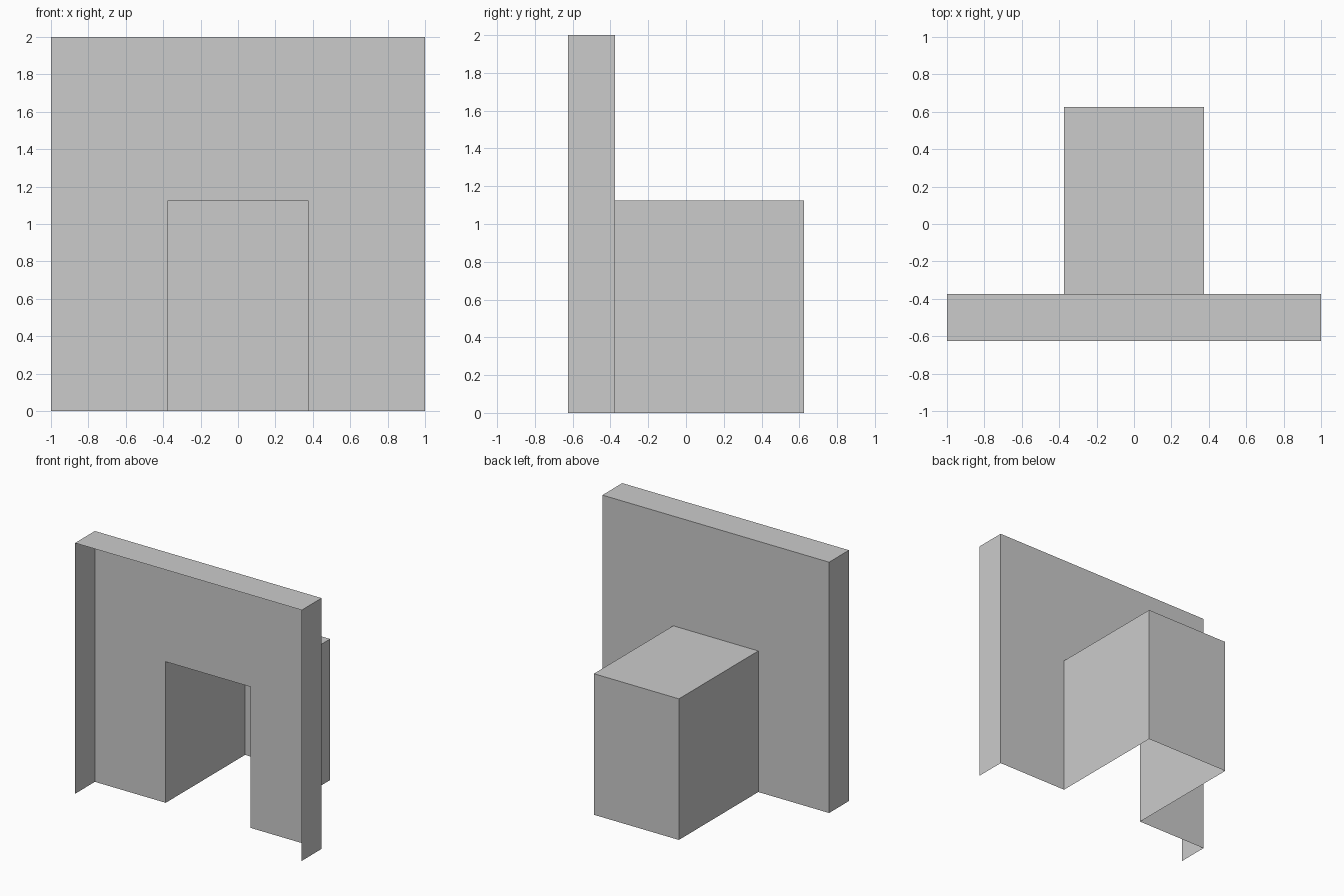
import bpy, bmesh

if "Cube" in bpy.data.objects:
    bpy.data.objects.remove(bpy.data.objects["Cube"])

FRONT, WALL, REAR = -0.625, -0.375, 0.625


def arch(half_width, height):
    """Upside-down U outline in (x, z), open along the floor."""
    return [(-half_width, 0), (-half_width, height), (half_width, height), (half_width, 0)]


def open_shell(bm, outline, y0, y1):
    """Sweep an open outline from y0 to y1; returns both rows of vertices."""
    near, far = ([bm.verts.new((x, y, z)) for x, z in outline] for y in (y0, y1))
    for i in range(len(outline) - 1):
        bm.faces.new((near[i], far[i], far[i + 1], near[i + 1]))
    return near, far


def finish(bm, name):
    for f in bm.faces:
        f.normal_update()
    mesh = bpy.data.meshes.new(name)
    bm.to_mesh(mesh)
    bm.free()
    bpy.context.collection.objects.link(bpy.data.objects.new(name, mesh))


outer, opening = arch(1.0, 2.0), arch(0.375, 1.125)

# Wall panel: sides and top, open at the front and floor, back wall with a doorway
bm = bmesh.new()
_, rim = open_shell(bm, outer, FRONT, WALL)
door = [bm.verts.new((x, WALL, z)) for x, z in opening]
for i in range(3):
    bm.faces.new((rim[i + 1], rim[i], door[i], door[i + 1])).normal_flip()
bm.normal_update()
for f in bm.faces:
    if abs(f.normal.y) > 0.5 and f.normal.y < 0:
        f.normal_flip()
# Merge the three back pieces into one flat face
back = [f for f in bm.faces if abs(f.normal.y) > 0.5]
bmesh.ops.dissolve_faces(bm, faces=back)
finish(bm, "wall_panel")

# Alcove box behind the doorway, open at the front and floor
bm = bmesh.new()
_, end = open_shell(bm, opening, WALL, REAR)
bm.faces.new(end)
bmesh.ops.recalc_face_normals(bm, faces=bm.faces)
finish(bm, "alcove_box")
